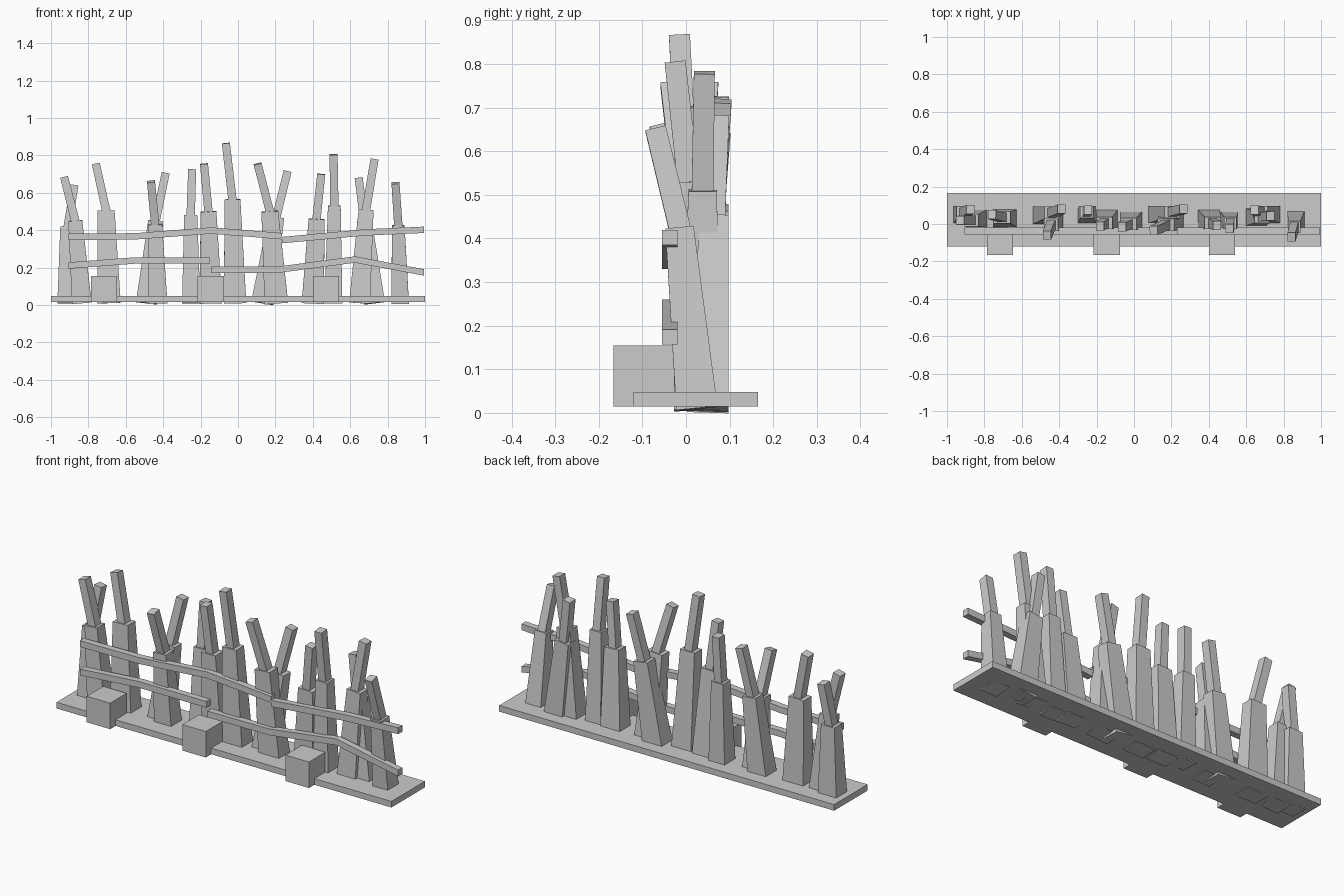
import bpy
import bmesh
from mathutils import Vector

cube = bpy.data.objects.get("Cube")
if cube:
    bpy.data.objects.remove(cube, do_unlink=True)

# One plain grey for every part
grey = bpy.data.materials.new("plain_grey")
grey.use_nodes = True
grey.diffuse_color = (0.6, 0.6, 0.6, 1)
grey.node_tree.nodes["Principled BSDF"].inputs["Base Color"].default_value = (0.6, 0.6, 0.6, 1)


def finish(name, bm):
    bmesh.ops.recalc_face_normals(bm, faces=bm.faces)
    mesh = bpy.data.meshes.new(name)
    bm.to_mesh(mesh)
    bm.free()
    mesh.materials.append(grey)
    obj = bpy.data.objects.new(name, mesh)
    bpy.context.collection.objects.link(obj)
    return obj


def bridge(bm, rings):
    """Skin four-sided rings and cap both ends."""
    rings = [[bm.verts.new(p) for p in ring] for ring in rings]
    for a, b in zip(rings, rings[1:]):
        for i in range(4):
            j = (i + 1) % 4
            bm.faces.new((a[i], a[j], b[j], b[i]))
    bm.faces.new(rings[0])
    bm.faces.new(rings[-1])


def box(name, low, high):
    bm = bmesh.new()
    ring = [(low[0], low[1]), (high[0], low[1]), (high[0], high[1]), (low[0], high[1])]
    bridge(bm, [[(x, y, z) for x, y in ring] for z in (low[2], high[2])])
    return finish(name, bm)


def beam(bm, start, end, size_start, size_end):
    """Leaning tapered bar with ends square to its axis."""
    start, end = Vector(start), Vector(end)
    axis = (end - start).normalized()
    side = Vector((0, 1, 0)).cross(axis).normalized()
    depth = axis.cross(side)
    rings = []
    for centre, (w, d) in ((start, size_start), (end, size_end)):
        rings.append([centre + side * sx * w / 2 + depth * sy * d / 2
                      for sx, sy in ((-1, -1), (1, -1), (1, 1), (-1, 1))])
    bridge(bm, rings)


def post(name, base, shoulder, tip, width):
    """Thick tapered foot with a thin stake bent out of its top."""
    bm = bmesh.new()
    foot = (base[0], base[1], 0.01)
    beam(bm, foot, shoulder, (width * 1.4, 0.095), (width, 0.065))
    lean = (Vector(tip) - Vector(shoulder)).normalized()
    beam(bm, Vector(shoulder) - lean * 0.03, tip, (0.045, 0.05), (0.043, 0.048))
    return finish(name, bm)


def rail(name, path):
    """Bent board running along the front of the posts."""
    bm = bmesh.new()
    half = 0.017
    rings = [[(x, y, z + dz) for y, dz in
              ((-0.055, -half), (-0.02, -half), (-0.02, half), (-0.055, half))]
             for x, z in path]
    bridge(bm, rings)
    return finish(name, bm)


# Ground slab and the three blocks in front
box("base_slab", (-1, -0.12, 0.015), (1, 0.165, 0.048))
for i, x in enumerate((-0.717, -0.146, 0.47)):
    box(f"front_block_{i + 1}", (x - 0.07, -0.166, 0.015), (x + 0.07, -0.025, 0.155))

# Posts: base, shoulder, tip, shoulder width
posts = [
    ((-0.91, 0.05), (-0.91, 0.06, 0.42), (-0.875, 0.078, 0.64), 0.08),
    ((-0.835, 0.03), (-0.87, 0.02, 0.45), (-0.93, 0.02, 0.685), 0.075),
    ((-0.69, 0.03), (-0.705, 0.035, 0.505), (-0.76, 0.05, 0.755), 0.09),
    ((-0.43, 0.02), (-0.443, -0.005, 0.43), (-0.465, -0.06, 0.66), 0.075),
    ((-0.49, 0.045), (-0.44, 0.06, 0.45), (-0.387, 0.08, 0.705), 0.08),
    ((-0.25, 0.05), (-0.253, 0.065, 0.48), (-0.245, 0.075, 0.725), 0.07),
    ((-0.145, 0.03), (-0.158, 0.005, 0.5), (-0.182, -0.012, 0.755), 0.085),
    ((-0.015, 0.02), (-0.03, 0, 0.565), (-0.065, -0.015, 0.865), 0.085),
    ((0.205, 0.02), (0.17, -0.005, 0.5), (0.105, -0.035, 0.755), 0.09),
    ((0.13, 0.05), (0.205, 0.065, 0.47), (0.265, 0.08, 0.715), 0.085),
    ((0.4, 0.03), (0.42, 0.005, 0.46), (0.445, -0.008, 0.7), 0.085),
    ((0.51, 0.02), (0.515, 0.005, 0.53), (0.511, -0.025, 0.805), 0.068),
    ((0.65, 0.035), (0.685, 0.038, 0.51), (0.73, 0.042, 0.78), 0.08),
    ((0.73, 0.05), (0.675, 0.065, 0.45), (0.645, 0.075, 0.68), 0.08),
    ((0.867, 0.025), (0.857, -0.015, 0.425), (0.842, -0.07, 0.652), 0.067),
]
for i, (base, shoulder, tip, width) in enumerate(posts):
    post(f"post_{i + 1}", base, shoulder, tip, width)

# Upper and lower rails
rail("upper_rail_right", [(-0.905, 0.364), (-0.55, 0.367), (-0.145, 0.398), (0.235, 0.368)])
rail("upper_rail_left", [(0.235, 0.347), (0.68, 0.388), (0.995, 0.402)])
rail("lower_rail_right", [(-0.905, 0.211), (-0.55, 0.238), (-0.15, 0.238)])
rail("lower_rail_left", [(-0.145, 0.188), (0.225, 0.19), (0.625, 0.243), (0.995, 0.174)])
